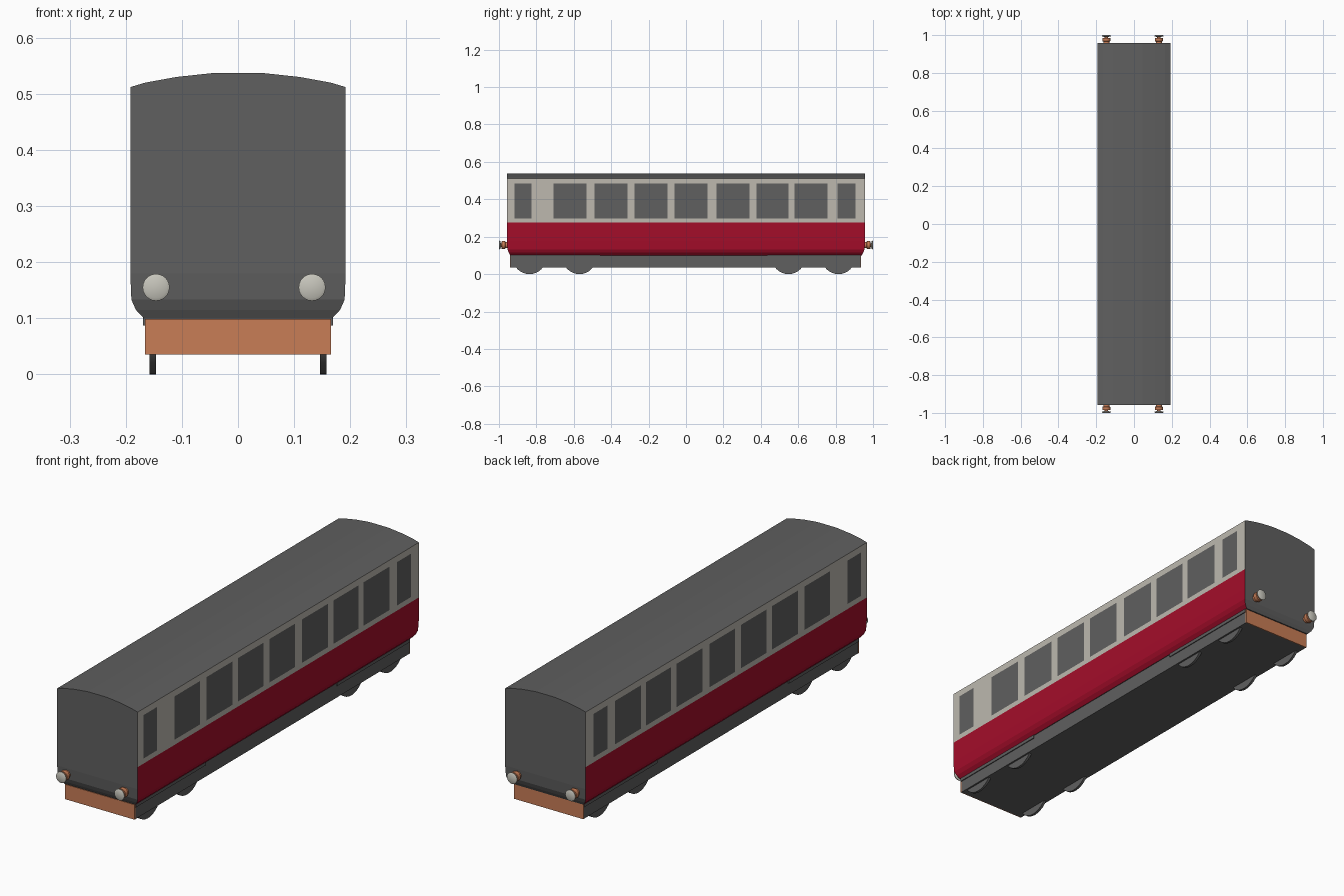
import bpy, bmesh, math
from mathutils import Matrix

if "Cube" in bpy.data.objects:
    bpy.data.objects.remove(bpy.data.objects["Cube"])


def material(name, rgb):
    m = bpy.data.materials.new(name)
    m.diffuse_color = (*rgb, 1)
    m.use_nodes = True
    m.node_tree.nodes["Principled BSDF"].inputs["Base Color"].default_value = m.diffuse_color
    return m


GREY = material("dark grey", (0.115, 0.115, 0.115))
RED = material("crimson", (0.37, 0.004, 0.023))
CREAM = material("cream", (0.51, 0.485, 0.43))
ORANGE = material("orange", (0.58, 0.205, 0.093))
SILVER = material("pale grey", (0.57, 0.56, 0.50))


def finish(name, bm, mats):
    bmesh.ops.recalc_face_normals(bm, faces=bm.faces)
    me = bpy.data.meshes.new(name)
    bm.to_mesh(me)
    bm.free()
    for m in mats:
        me.materials.append(m)
    ob = bpy.data.objects.new(name, me)
    bpy.context.collection.objects.link(ob)
    return ob


def box(name, x, y, z, mat):
    bm = bmesh.new()
    bmesh.ops.create_cube(bm, size=1)
    for v in bm.verts:
        v.co = [r[0] + (c + 0.5) * (r[1] - r[0]) for c, r in zip(v.co, (x, y, z))]
    return finish(name, bm, [mat])


def smooth(ob):
    bpy.ops.object.select_all(action='DESELECT')
    ob.select_set(True)
    bpy.context.view_layer.objects.active = ob
    bpy.ops.object.shade_smooth_by_angle(angle=math.radians(35))


def lathe(name, profile, matrix, mat, sides=24):
    """Closed solid turned about z from (radius, height) points."""
    bm = bmesh.new()
    rings = [[bm.verts.new((r * math.cos(2 * math.pi * i / sides),
                            r * math.sin(2 * math.pi * i / sides), h))
              for i in range(sides)] for r, h in profile]
    for a, b in zip(rings, rings[1:]):
        for i in range(sides):
            j = (i + 1) % sides
            bm.faces.new((a[i], a[j], b[j], b[i]))
    bm.faces.new(rings[0])
    bm.faces.new(rings[-1])
    bm.transform(matrix)
    ob = finish(name, bm, [mat])
    smooth(ob)
    return ob


# Coach body: half section (half width, height, half length), lofted along y
half = [(0.168, 0.10, 0.940), (0.182, 0.115, 0.948), (0.190, 0.133, 0.955),
        (0.192, 0.18, 0.958), (0.192, 0.275, 0.958), (0.192, 0.297, 0.958),
        (0.192, 0.484, 0.958), (0.192, 0.512, 0.958), (0.165, 0.520, 0.958),
        (0.11, 0.530, 0.958), (0.045, 0.537, 0.958)]
windows = [(-0.917, -0.826), (-0.708, -0.532), (-0.489, -0.313),
           (-0.275, -0.099), (-0.061, 0.115), (0.163, 0.340),
           (0.377, 0.548), (0.580, 0.757), (0.810, 0.906)]
section = [(-x, z, l) for x, z, l in half] + half[::-1]
cuts = [-0.958] + [y for w in windows for y in w] + [0.958]
bm = bmesh.new()
rings = []
for k, y in enumerate(cuts):
    end = k in (0, len(cuts) - 1)
    rings.append([bm.verts.new((x, math.copysign(l, y) if end else y, z))
                  for x, z, l in section])
n = len(section)
for k, (a, b) in enumerate(zip(rings, rings[1:])):
    for i in range(n):
        j = (i + 1) % n
        f = bm.faces.new((a[i], a[j], b[j], b[i]))
        z = f.calc_center_median().z
        if i == n - 1 or z > 0.512:            # floor and roof
            f.material_index = 0
        elif z < 0.275:                        # lower panels
            f.material_index = 1
        else:                                  # window band
            f.material_index = 0 if k % 2 and 0.297 < z < 0.484 else 2
for ring in (rings[0], rings[-1]):             # end walls
    for i in range(n // 2 - 1):
        bm.faces.new((ring[i], ring[i + 1], ring[n - 2 - i], ring[n - 1 - i]))
finish("coach_body", bm, [GREY, RED, CREAM])

# Underframe, side steps over the bogies, end beams
box("underframe", (-0.165, 0.165), (-0.937, 0.932), (0.035, 0.102), GREY)
for y in ((-0.937, -0.46), (0.435, 0.932)):
    for s in (-1, 1):
        box("side_step", sorted((s * 0.16, s * 0.169)), y, (0.087, 0.102), GREY)
box("front_beam", (-0.166, 0.166), (-0.941, -0.937), (0.035, 0.099), ORANGE)
box("rear_beam", (-0.166, 0.166), (0.932, 0.936), (0.035, 0.099), ORANGE)

# Wheels
for y in (-0.837, -0.570, 0.548, 0.815):
    for x in (-0.152, 0.152):
        m = Matrix.Translation((x, y, 0.09)) @ Matrix.Rotation(math.pi / 2, 4, 'Y')
        lathe("wheel", [(0.09, -0.0055), (0.09, 0.0055)], m, GREY, 32)

# Buffers: collar and stem, with a round head
for s in (-1, 1):
    for x in (-0.146, 0.132):
        m = Matrix.Translation((x, 0, 0.155)) @ Matrix.Rotation(-s * math.pi / 2, 4, 'X')
        lathe("buffer_collar", [(0.016, 0.95), (0.016, 0.965), (0.021, 0.968),
                                (0.021, 0.985), (0.009, 0.986), (0.009, 0.994)],
              m, ORANGE)
        lathe("buffer_head", [(0.010, 0.990), (0.024, 0.994), (0.024, 0.997),
                              (0.019, 1.0)], m, SILVER)
